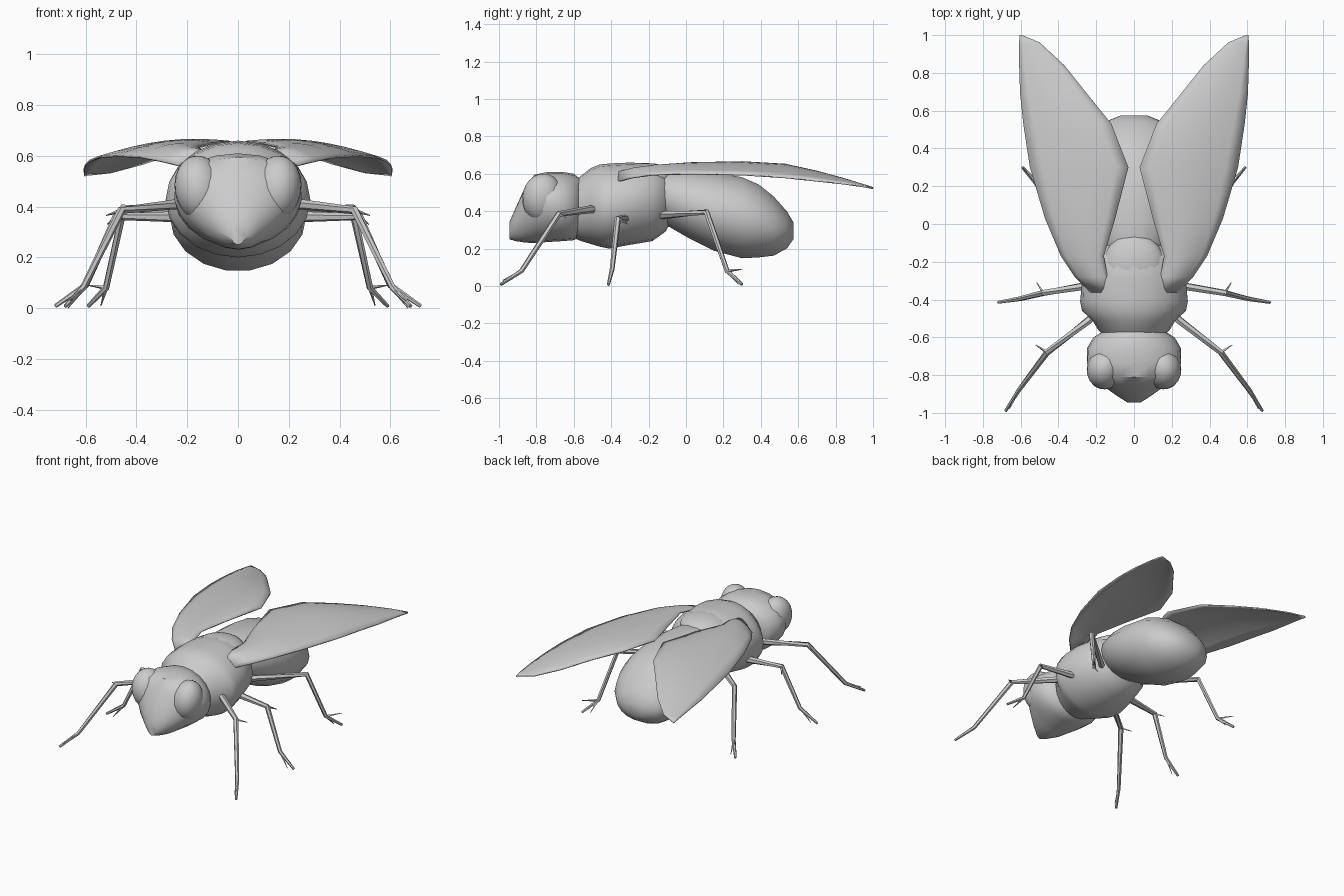
import bpy, bmesh
from math import sin, cos, pi, radians
from mathutils import Vector

if "Cube" in bpy.data.objects:
    bpy.data.objects.remove(bpy.data.objects["Cube"])


def finish(name, bm, angle=40):
    bmesh.ops.recalc_face_normals(bm, faces=bm.faces)
    me = bpy.data.meshes.new(name)
    bm.to_mesh(me)
    bm.free()
    ob = bpy.data.objects.new(name, me)
    bpy.context.collection.objects.link(ob)
    bpy.ops.object.select_all(action='DESELECT')
    ob.select_set(True)
    bpy.context.view_layer.objects.active = ob
    bpy.ops.object.shade_smooth_by_angle(angle=radians(angle))
    return ob


def skin(bm, rings):
    """Bridge rings of points and cap both ends."""
    vs = [[bm.verts.new(p) for p in r] for r in rings]
    n = len(vs[0])
    for a, b in zip(vs, vs[1:]):
        for i in range(n):
            bm.faces.new((a[i], a[(i + 1) % n], b[(i + 1) % n], b[i]))
    bm.faces.new(vs[0])
    bm.faces.new(vs[-1])


def body(name, sections, n=20):
    """Loft of egg-shaped rings: y, bottom, top, half width, top-heaviness."""
    rings = []
    for y, zb, zt, rx, k in sections:
        ring = []
        for i in range(n):
            a = 2 * pi * i / n
            ring.append((rx * cos(a) * (1 + k * sin(a)), y,
                         (zb + zt) / 2 + (zt - zb) / 2 * sin(a)))
        rings.append(ring)
    bm = bmesh.new()
    skin(bm, rings)
    return finish(name, bm)


def tube(bm, pts, radii, n=6):
    pts = [Vector(p) for p in pts]
    rings = []
    for i, p in enumerate(pts):
        d = (pts[min(i + 1, len(pts) - 1)] - pts[max(i - 1, 0)]).normalized()
        u = d.cross(Vector((0.3, 1, 0.2))).normalized()
        v = d.cross(u)
        rings.append([p + radii[i] * (u * cos(2 * pi * j / n) + v * sin(2 * pi * j / n))
                      for j in range(n)])
    skin(bm, rings)


def ellipsoid(name, loc, size, rot=(0, 0, 0)):
    bpy.ops.mesh.primitive_uv_sphere_add(segments=20, ring_count=12, location=loc,
                                         rotation=[radians(r) for r in rot])
    ob = bpy.context.object
    ob.name = name
    ob.scale = size
    bpy.ops.object.shade_smooth()
    return ob


# Head with a pointed snout
body("head", [(-.56, .27, .57, .15, 0), (-.60, .245, .60, .215, 0), (-.66, .24, .61, .25, .05),
              (-.74, .235, .61, .25, .15), (-.81, .23, .595, .21, .2), (-.86, .232, .53, .16, .1),
              (-.91, .24, .42, .09, .1), (-.945, .25, .34, .035, .2)])

# Thorax and its rear shield
body("thorax", [(-.61, .26, .55, .14, 0), (-.56, .24, .59, .19, 0), (-.51, .225, .63, .22, 0),
                (-.46, .21, .65, .275, 0), (-.41, .20, .655, .285, 0), (-.30, .22, .66, .275, .05),
                (-.18, .24, .655, .24, .05), (-.11, .29, .62, .18, 0), (-.07, .36, .57, .1, 0)])
ellipsoid("thorax_shield", (0, -.21, .585), (.16, .16, .072))

# Abdomen, drooping at the back
body("abdomen", [(-.18, .40, .60, .12, 0), (-.10, .32, .62, .19, 0), (.02, .25, .62, .24, 0),
                 (.15, .185, .61, .265, 0), (.30, .145, .585, .27, 0), (.39, .15, .545, .25, 0),
                 (.47, .16, .48, .22, 0), (.54, .20, .40, .155, 0), (.575, .25, .34, .07, 0)], 18)

# Wing sections: y, inner x, outer x, inner z, outer z, arch
wing = [(-.36, .12, .23, .60, .56, .02), (-.28, .14, .31, .62, .58, .02),
        (-.17, .16, .385, .635, .595, .02), (.03, .10, .47, .65, .60, .02),
        (.30, .03, .55, .655, .595, .022), (.53, .12, .585, .642, .58, .022),
        (.69, .25, .602, .61, .563, .015), (.84, .37, .607, .57, .547, .01),
        (.96, .50, .607, .535, .53, .004), (1.0, .596, .606, .525, .522, 0)]

# Leg paths: hip inside the body, hip, knee, ankle, toe
legs = {
    "front": [(.15, -.42, .41), (.24, -.51, .41), (.46, -.68, .385), (.61, -.88, .08), (.68, -.99, .008)],
    "middle": [(.15, -.31, .36), (.27, -.33, .36), (.48, -.365, .36), (.60, -.395, .09), (.72, -.415, .008)],
    "back": [(.10, -.18, .375), (.20, -.10, .38), (.45, .11, .395), (.52, .22, .08), (.59, .30, .008)],
}
spurs = {
    "front": [(2, (.06, .04, -.02)), (3, (.05, -.10, -.05))],
    "middle": [(2, (.035, .055, -.03)), (3, (.07, -.02, -.09))],
    "back": [(3, (.07, .08, .01)), (3, (.02, .06, -.07))],
}

for s, side in ((1, "right"), (-1, "left")):
    # Large oval eyes
    ellipsoid(f"eye_{side}", (s * .15, -.765, .47), (.098, .112, .132), (0, s * 10, s * 18))

    # Thin arched wings
    bm = bmesh.new()
    m = 8
    grid = []
    for y, xi, xo, zi, zo, arch in wing:
        grid.append([bm.verts.new((s * (xi + (xo - xi) * j / m), y,
                                   zi + (zo - zi) * (j / m) ** 1.5 + arch * sin(pi * j / m)))
                     for j in range(m + 1)])
    for a, b in zip(grid, grid[1:]):
        for j in range(m):
            bm.faces.new((a[j], a[j + 1], b[j + 1], b[j]))
    ob = finish(f"wing_{side}", bm)
    mod = ob.modifiers.new("thickness", 'SOLIDIFY')
    mod.thickness = .008
    mod.offset = 0

    # Jointed legs with small spurs at the joints
    for key, path in legs.items():
        bm = bmesh.new()
        pts = [Vector((s * x, y, z)) for x, y, z in path]
        tube(bm, pts, [.022, .021, .017, .013, .008])
        for i, (dx, dy, dz) in spurs[key]:
            tube(bm, [pts[i], pts[i] + Vector((s * dx, dy, dz))], [.009, .002], 4)
        finish(f"{key}_leg_{side}", bm)
